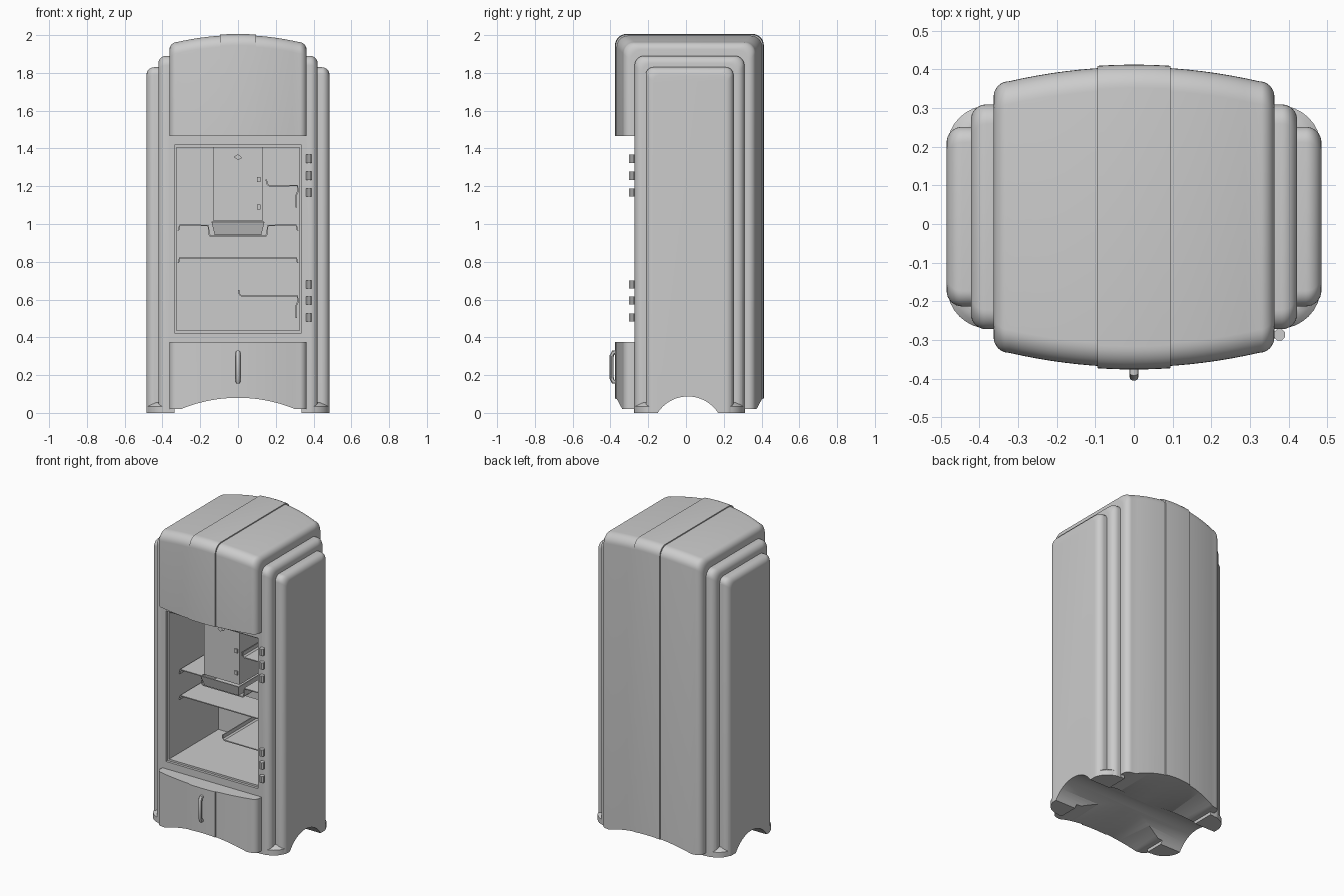
import bpy, bmesh
from math import sin, cos, pi, sqrt
from mathutils import Vector

if "Cube" in bpy.data.objects:
    bpy.data.objects.remove(bpy.data.objects["Cube"])


def make(name, verts, faces):
    me = bpy.data.meshes.new(name)
    me.from_pydata(verts, [], faces)
    bm = bmesh.new()
    bm.from_mesh(me)
    bmesh.ops.recalc_face_normals(bm, faces=bm.faces)
    bm.to_mesh(me)
    bm.free()
    ob = bpy.data.objects.new(name, me)
    bpy.context.collection.objects.link(ob)
    return ob


def activate(ob):
    bpy.ops.object.select_all(action='DESELECT')
    ob.select_set(True)
    bpy.context.view_layer.objects.active = ob


def smooth(ob, angle=0.6):
    activate(ob)
    bpy.ops.object.shade_smooth_by_angle(angle=angle)


def apply_mod(ob, kind, **settings):
    mod = ob.modifiers.new(kind, kind)
    for k, v in settings.items():
        setattr(mod, k, v)
    activate(ob)
    bpy.ops.object.modifier_apply(modifier=mod.name)


def boolean(ob, other, op='DIFFERENCE'):
    apply_mod(ob, 'BOOLEAN', operation=op, solver='EXACT', object=other)
    bpy.data.objects.remove(other)


def prism(name, pts, a, b, axis='Y'):
    """Extrude a closed 2D outline from a to b along an axis."""
    def place(p, t):
        return {'X': (t, p[0], p[1]), 'Y': (p[0], t, p[1]), 'Z': (p[0], p[1], t)}[axis]
    n = len(pts)
    faces = [(i, (i + 1) % n, n + (i + 1) % n, n + i) for i in range(n)]
    faces += [tuple(range(n)), tuple(range(n, 2 * n))]
    return make(name, [place(p, a) for p in pts] + [place(p, b) for p in pts], faces)


def box(name, x0, x1, y0, y1, z0, z1):
    return prism(name, [(x0, z0), (x1, z0), (x1, z1), (x0, z1)], y0, y1)


def sheet(name, pts, y0, y1, t=0.008):
    """Bent sheet: open x-z path extruded in y."""
    n = len(pts)
    ob = make(name, [(x, y0, z) for x, z in pts] + [(x, y1, z) for x, z in pts],
              [(i, i + 1, n + i + 1, n + i) for i in range(n - 1)])
    apply_mod(ob, 'SOLIDIFY', thickness=t, offset=0)
    return ob


def shell(name, half, y0, y1, top, r_top, r_end, bow=0.0, strip=None):
    """Loft rounded-top y-z sections along x, with rounded ends and a bowed middle."""
    K = 8
    flat = half - r_end
    st = [(flat * i / 9, 0.0) for i in range(10)]
    if strip:
        st = [s for s in st if abs(s[0] - strip) > 0.012]
        st = sorted([(x, -0.006 if x < strip else 0.0) for x, _ in st]
                    + [(strip, -0.006), (strip + 0.001, 0.0)])
    st += [(flat + r_end * sin(k * pi / 2 / K), r_end * (1 - cos(k * pi / 2 / K)))
           for k in range(1, K + 1)]
    st = [(-x, d) for x, d in reversed(st) if x > 0] + st
    verts = []
    for x, d in st:
        d += bow * min(1, abs(x) / flat) ** 2
        a, b, t = y0 + d, y1 - d, top - d
        ring = [(a, 0)]
        ring += [(a + r_top * (1 - cos(k * pi / 2 / K)), t - r_top * (1 - sin(k * pi / 2 / K)))
                 for k in range(K + 1)]
        ring += [(b - r_top * (1 - cos(k * pi / 2 / K)), t - r_top * (1 - sin(k * pi / 2 / K)))
                 for k in range(K, -1, -1)]
        ring.append((b, 0))
        verts += [(x, y, z) for y, z in ring]
    n = len(verts) // len(st)
    faces = [(s * n + i, s * n + (i + 1) % n, (s + 1) * n + (i + 1) % n, (s + 1) * n + i)
             for s in range(len(st) - 1) for i in range(n)]
    faces += [tuple(range(n)), tuple(range(len(verts) - n, len(verts)))]
    return make(name, verts, faces)


# Cabinet: bowed centre body with raised strip, front stepped back at the opening
cabinet = shell('cabinet', 0.363, -0.37, 0.406, 2.0, 0.06, 0.04, 0.037, 0.094)
boolean(cabinet, box('step_cutter', -1, 1, -1, -0.26, 0.375, 1.465))

# Two stepped side tiers and the flared base
boolean(cabinet, shell('middle_tier', 0.422, -0.272, 0.309, 1.89, 0.05, 0.04), 'UNION')
boolean(cabinet, shell('outer_tier', 0.4845, -0.213, 0.251, 1.83, 0.04, 0.04), 'UNION')
outline = []
for q, (sx, sy) in enumerate([(1, 1), (-1, 1), (-1, -1), (1, -1)]):
    for k in range(9):
        a = (q + k / 8) * pi / 2
        outline.append((sx * 0.373 + 0.11 * cos(a), 0.018 + sy * 0.182 + 0.107 * sin(a)))
rings = [(0.0, 1.0), (0.035, 1.0), (0.045, 0.975), (0.055, 0.94)]
n = len(outline)
bv = [(x * s, 0.018 + (y - 0.018) * s, z) for z, s in rings for x, y in outline]
bf = [(r * n + i, r * n + (i + 1) % n, (r + 1) * n + (i + 1) % n, (r + 1) * n + i)
      for r in range(len(rings) - 1) for i in range(n)]
bf += [tuple(range(n)), tuple(range(len(bv) - n, len(bv)))]
boolean(cabinet, make('base_flare', bv, bf), 'UNION')

# Door opening with a stepped rim
boolean(cabinet, box('rim_cutter', -0.336, 0.336, -0.5, -0.255, 0.423, 1.417))
boolean(cabinet, box('cavity_cutter', -0.325, 0.325, -0.5, 0.26, 0.435, 1.405))


# Arches under the front, back and sides
def arch(centre, half, base, peak):
    sag = peak - base
    r = (half ** 2 + sag ** 2) / (2 * sag)
    top = [(centre + half * (i / 12 - 1), 0) for i in range(25)]
    return [(x, peak - r + sqrt(r * r - (x - centre) ** 2)) for x, _ in top]


front = [(-0.335, -0.1), (-0.335, 0.02)] + arch(0, 0.3, 0.021, 0.08) + [(0.335, 0.02), (0.335, -0.1)]
boolean(cabinet, prism('front_arch_cutter', front, -1, 1))
cut = box('panel_foot_cutter', -1, 1, -1, -0.275, -0.1, 0.02)
boolean(cabinet, cut)
boolean(cabinet, box('back_foot_cutter', -1, 1, 0.312, 1, -0.1, 0.02))
side = [(-0.15, -0.1)] + arch(0.01, 0.16, 0.0, 0.087) + [(0.17, -0.1)]
boolean(cabinet, prism('side_arch_cutter', side, -1, 1, 'X'))
smooth(cabinet)

# Door hinge barrels
for i, z in enumerate((1.345, 1.255, 1.167, 0.68, 0.595, 0.505)):
    pts = [(0.376 + 0.016 * cos(k * pi / 4 + pi / 8), -0.286 + 0.016 * sin(k * pi / 4 + pi / 8))
           for k in range(8)]
    prism(f'hinge_{i + 1}', pts, z - 0.022, z + 0.022, 'Z')

# Drawer handle
cu = bpy.data.curves.new('handle', 'CURVE')
cu.dimensions = '3D'
cu.bevel_depth = 0.012
cu.bevel_resolution = 3
path = [(-0.365, 0.165), (-0.385, 0.165), (-0.394, 0.185), (-0.394, 0.3), (-0.385, 0.32), (-0.365, 0.32)]
sp = cu.splines.new('POLY')
sp.points.add(len(path) - 1)
for p, (y, z) in zip(sp.points, path):
    p.co = (0, y, z, 1)
tmp = bpy.data.objects.new('handle_path', cu)
bpy.context.collection.objects.link(tmp)
handle = bpy.data.objects.new('handle', bpy.data.meshes.new_from_object(tmp))
bpy.context.collection.objects.link(handle)
bpy.data.objects.remove(tmp)
smooth(handle)

# Freezer box with its latch and little hinges
box('freezer_box', -0.13, 0.13, -0.17, 0.262, 1.015, 1.41)
prism('freezer_latch', [(-0.022, 1.355), (0, 1.37), (0.022, 1.35), (0, 1.338)], -0.185, -0.168)
for z in (1.235, 1.09):
    box('freezer_hinge', 0.1, 0.118, -0.178, -0.168, z - 0.013, z + 0.013)

# Tapered drip tray below the freezer
tv = [(sx * w, y, z) for z, w, y0 in ((0.945, 0.122, -0.17), (1.012, 0.138, -0.19))
      for sx, y in ((-1, y0), (1, y0), (1, 0.25), (-1, 0.25))]
tray = make('drip_tray', tv, [(0, 1, 2, 3)] + [(i, (i + 1) % 4, 4 + (i + 1) % 4, 4 + i) for i in range(4)])
apply_mod(tray, 'SOLIDIFY', thickness=0.006, offset=0)

# Cabinet shelves with turned-down ends
half = [(0.316, 0.965), (0.308, 0.993), (0.158, 0.993), (0.153, 0.945), (0.145, 0.935)]
sheet('upper_shelf', [(-x, z) for x, z in half] + half[::-1], -0.16, 0.26)
half = [(0.316, 0.795), (0.308, 0.821)]
sheet('lower_shelf', [(-x, z) for x, z in half] + half[::-1], -0.16, 0.06)

# Side racks with a raised lip and hanging bracket
for name, x, z in (('upper_rack', 0.15, 1.203), ('lower_rack', 0.005, 0.618)):
    sheet(name, [(x, z + 0.032), (x + 0.003, z + 0.01), (x + 0.015, z), (0.315, z),
                 (0.317, z - 0.03), (0.308, z - 0.05), (0.308, z - 0.115)], -0.17, 0.2)
